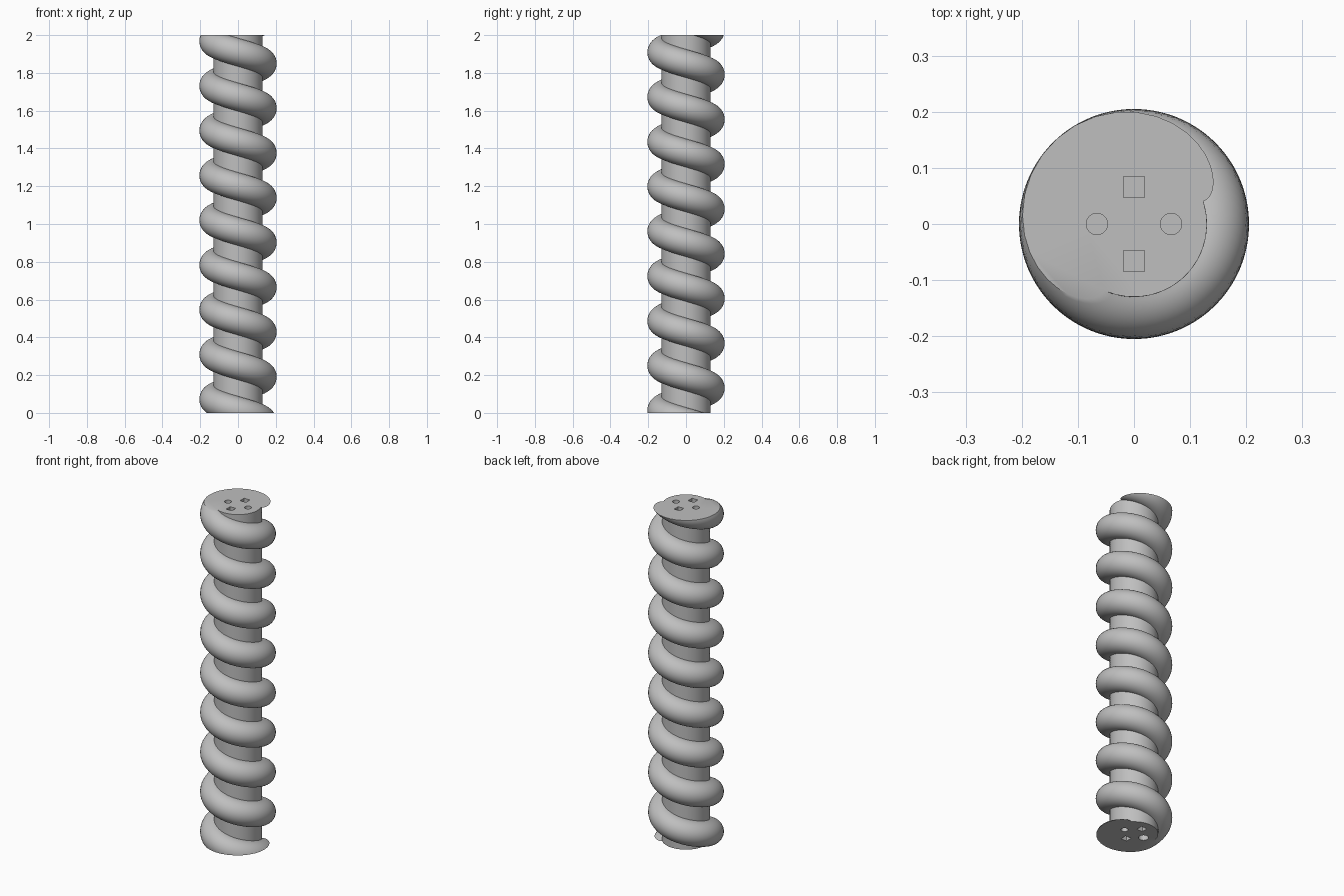
import bpy, bmesh
from math import sin, cos, pi, tau, radians
from mathutils import Matrix

HEIGHT, CORE, RIDGE, PITCH = 2.0, 0.13, 0.075, 0.237
TOP_ANGLE = radians(132)
LAYERS = 480

cube = bpy.data.objects.get("Cube")
if cube:
    bpy.data.objects.remove(cube, do_unlink=True)

gray = bpy.data.materials.new("plain_gray")
gray.use_nodes = True
colour = (0.52, 0.52, 0.52, 1)
gray.diffuse_color = colour
gray.node_tree.nodes["Principled BSDF"].inputs["Base Color"].default_value = colour


def make_object(name, bm):
    bmesh.ops.recalc_face_normals(bm, faces=bm.faces)
    mesh = bpy.data.meshes.new(name)
    bm.to_mesh(mesh)
    bm.free()
    mesh.materials.append(gray)
    obj = bpy.data.objects.new(name, mesh)
    bpy.context.collection.objects.link(obj)
    return obj


# Horizontal slice in polar form: round ridge lobe, then the bare core arc
ARC, BARE = 32, 14
profile = []
for i in range(ARC + 1):
    t = pi * i / ARC
    profile.append((-tau / PITCH * RIDGE * cos(t), CORE + RIDGE * sin(t)))
start = profile[-1][0]
gap = tau - 2 * start
profile += [(start + gap * i / BARE, CORE) for i in range(1, BARE)]

# Screw body: the slice twisted up the axis
bm = bmesh.new()
rings = []
for k in range(LAYERS + 1):
    z = HEIGHT * k / LAYERS
    turn = TOP_ANGLE + tau * (HEIGHT - z) / PITCH
    rings.append([bm.verts.new((r * cos(a + turn), r * sin(a + turn), z))
                  for a, r in profile])
n = len(profile)
for low, high in zip(rings, rings[1:]):
    for i in range(n):
        j = (i + 1) % n
        bm.faces.new((low[i], low[j], high[j], high[i]))
bm.faces.new(rings[0][::-1])
bm.faces.new(rings[-1])
screw = make_object("screw_column", bm)

# Sockets in both ends: round on the x axis, square on the y axis
SPREAD, SIZE, DEPTH = 0.066, 0.019, 0.05
bm = bmesh.new()
for z in (0, HEIGHT):
    for side in (-1, 1):
        wide = 0.027 if z == 0 and side < 0 else SIZE
        bmesh.ops.create_cone(bm, cap_ends=True, segments=32, radius1=wide,
                              radius2=wide, depth=2 * DEPTH,
                              matrix=Matrix.Translation((side * SPREAD, 0, z)))
        bmesh.ops.create_cube(bm, size=2, matrix=Matrix.Translation((0, side * SPREAD, z))
                              @ Matrix.Diagonal((SIZE, SIZE, DEPTH, 1)))
cutter = make_object("socket_cutter", bm)
cutter.hide_render = True

cut = screw.modifiers.new("sockets", 'BOOLEAN')
cut.operation = 'DIFFERENCE'
cut.solver = 'EXACT'
cut.object = cutter

bpy.ops.object.select_all(action='DESELECT')
screw.select_set(True)
bpy.context.view_layer.objects.active = screw
bpy.ops.object.modifier_apply(modifier=cut.name)
bpy.data.objects.remove(cutter, do_unlink=True)
bpy.ops.object.shade_smooth_by_angle(angle=radians(35))
